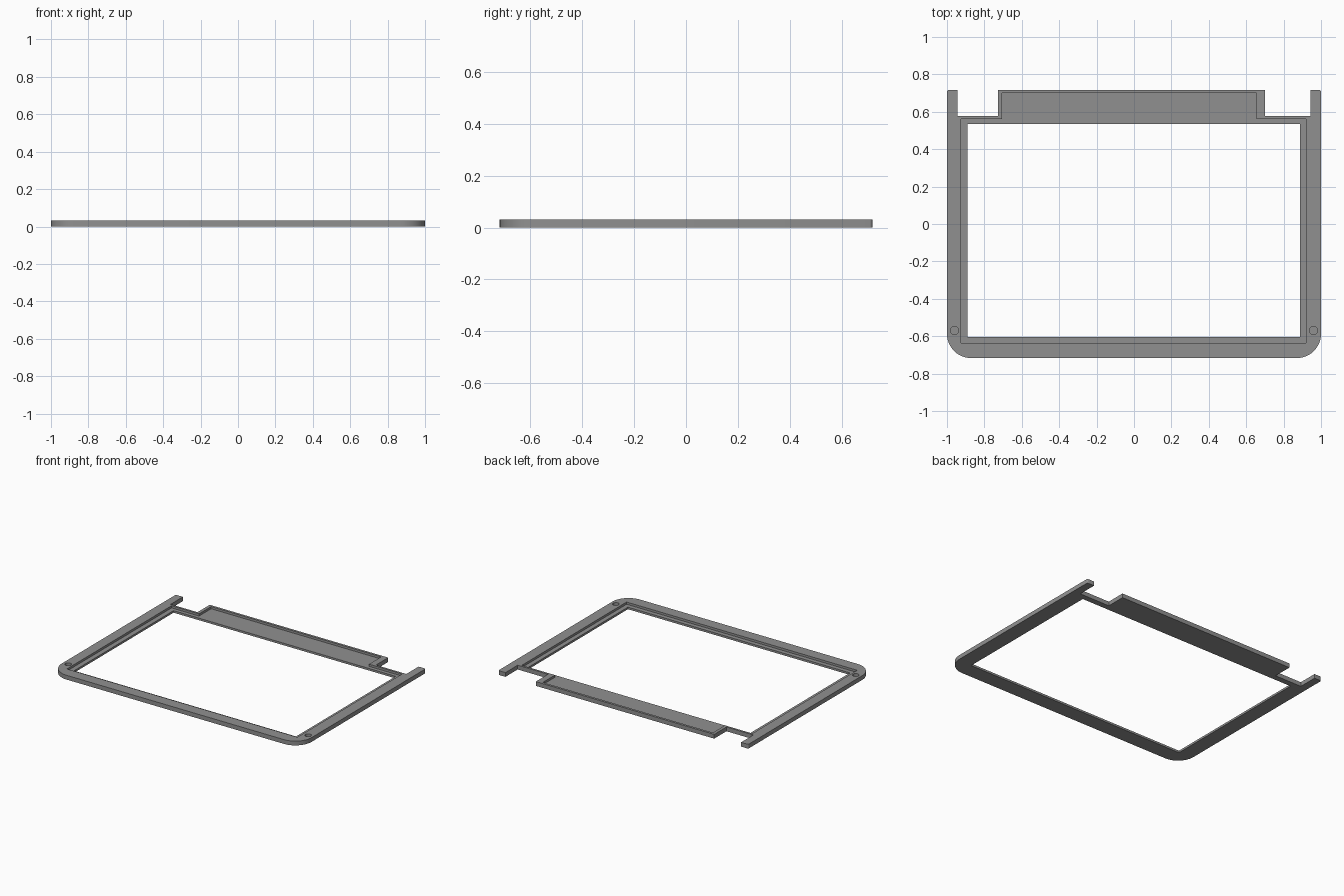
import bpy, bmesh, math

if "Cube" in bpy.data.objects:
    bpy.data.objects.remove(bpy.data.objects["Cube"])

HEIGHT = 0.031
FLOOR = 0.015      # level of the recessed ledge
BACK, FRONT = 0.717, -0.717

grey = bpy.data.materials.new("mid grey")
grey.diffuse_color = (0.28, 0.28, 0.28, 1)
grey.use_nodes = True
grey.node_tree.nodes["Principled BSDF"].inputs["Base Color"].default_value = grey.diffuse_color


def arc(cx, cy, r, a0, a1, n):
    """Points along an arc, angles in degrees."""
    return [(cx + r * math.cos(math.radians(a0 + (a1 - a0) * i / n)),
             cy + r * math.sin(math.radians(a0 + (a1 - a0) * i / n)))
            for i in range(n + 1)]


def prism(name, pts, z0, z1):
    """Upright prism over a counter-clockwise outline."""
    bm = bmesh.new()
    face = bm.faces.new([bm.verts.new((x, y, z0)) for x, y in pts])
    ext = bmesh.ops.extrude_face_region(bm, geom=[face])
    top = [v for v in ext["geom"] if isinstance(v, bmesh.types.BMVert)]
    bmesh.ops.translate(bm, verts=top, vec=(0, 0, z1 - z0))
    bmesh.ops.recalc_face_normals(bm, faces=bm.faces)
    mesh = bpy.data.meshes.new(name)
    bm.to_mesh(mesh)
    bm.free()
    mesh.materials.append(grey)
    obj = bpy.data.objects.new(name, mesh)
    bpy.context.collection.objects.link(obj)
    return obj


# Outer outline: rounded front corners, two rear arms and a wide rear tab
R, r = 0.13, 0.01
outline = (arc(-1 + R, FRONT + R, R, 180, 270, 12)
           + arc(1 - R, FRONT + R, R, 270, 360, 12)
           + arc(1 - r, BACK - r, r, 0, 90, 3)
           + [(0.943, BACK), (0.943, 0.577), (0.70, 0.577), (0.70, BACK),
              (-0.728, BACK), (-0.728, 0.577), (-0.943, 0.577), (-0.943, BACK)]
           + arc(-1 + r, BACK - r, r, 90, 180, 3))
frame = prism("bezel_frame", outline, 0, HEIGHT)

# Cutters: screen opening, stepped ledge recess, blind screw holes
opening = [(-0.89, -0.603), (0.887, -0.603), (0.887, 0.535), (-0.89, 0.535)]
recess = [(-0.925, -0.635), (0.92, -0.635), (0.92, 0.562), (0.655, 0.562),
          (0.655, 0.70), (-0.705, 0.70), (-0.705, 0.562), (-0.925, 0.562)]
cutters = [prism("opening_cutter", opening, -0.1, 0.1),
           prism("ledge_cutter", recess, FLOOR, 0.1)]
for side in (-1, 1):
    ring = arc(side * 0.96, -0.57, 0.022, 0, 360, 24)[:-1]
    cutters.append(prism("screw_hole_cutter", ring, 0.008, 0.1))

for cutter in cutters:
    mod = frame.modifiers.new(cutter.name, "BOOLEAN")
    mod.operation = "DIFFERENCE"
    mod.solver = "EXACT"
    mod.object = cutter

# Bake the cuts and drop the cutters
bpy.context.view_layer.update()
deps = bpy.context.evaluated_depsgraph_get()
baked = bpy.data.meshes.new_from_object(frame.evaluated_get(deps))
frame.modifiers.clear()
frame.data = baked
for cutter in cutters:
    bpy.data.objects.remove(cutter)

# Smooth the rounded corners while keeping edges crisp
bpy.context.view_layer.objects.active = frame
frame.select_set(True)
bpy.ops.object.shade_smooth_by_angle(angle=math.radians(31))
